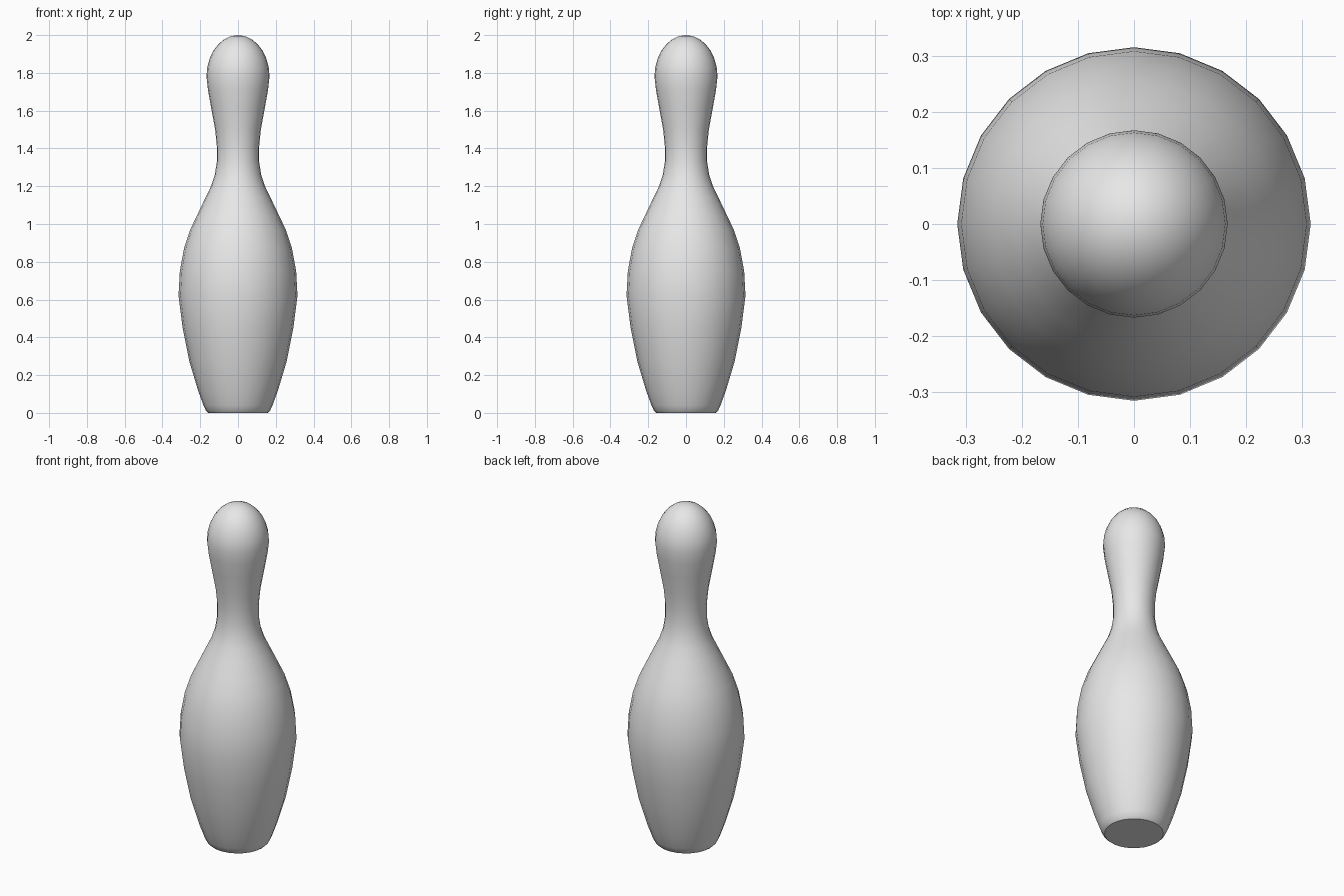
import bpy, bmesh, math

cube = bpy.data.objects.get("Cube")
if cube:
    bpy.data.objects.remove(cube, do_unlink=True)

SIDES = 24

# One plain grey finish
grey = bpy.data.materials.new("light_grey")
grey.use_nodes = True
colour = (0.8, 0.8, 0.8, 1)
grey.diffuse_color = colour
grey.node_tree.nodes["Principled BSDF"].inputs["Base Color"].default_value = colour

# Profile (radius, height): base, belly, shoulder, neck
profile = [(0.158, 0), (0.17, 0.012), (0.183, 0.04), (0.212, 0.12), (0.257, 0.27),
           (0.293, 0.45), (0.315, 0.62), (0.308, 0.75), (0.286, 0.87),
           (0.253, 0.97), (0.215, 1.05), (0.172, 1.14), (0.143, 1.2),
           (0.123, 1.26), (0.112, 1.33), (0.112, 1.41), (0.121, 1.5),
           (0.143, 1.62), (0.159, 1.71)]

# Rounded head as a half ellipse
HEAD_R, HEAD_Z, STEPS = 0.167, 1.78, 7
for i in range(STEPS):
    a = math.pi / 2 * i / STEPS
    profile.append((HEAD_R * math.cos(a), HEAD_Z + (2 - HEAD_Z) * math.sin(a)))

# Body of revolution, closed at the base and the crown
bm = bmesh.new()
rings = []
for r, z in profile:
    angles = [2 * math.pi * k / SIDES for k in range(SIDES)]
    rings.append([bm.verts.new((r * math.cos(a), r * math.sin(a), z)) for a in angles])
for low, high in zip(rings, rings[1:]):
    for k in range(SIDES):
        n = (k + 1) % SIDES
        bm.faces.new((low[k], low[n], high[n], high[k]))
bm.faces.new(rings[0][::-1])
crown = bm.verts.new((0, 0, 2))
for k in range(SIDES):
    bm.faces.new((rings[-1][k], rings[-1][(k + 1) % SIDES], crown))

mesh = bpy.data.meshes.new("pin_body")
bm.to_mesh(mesh)
bm.free()
mesh.materials.append(grey)
pin = bpy.data.objects.new("pin_body", mesh)
bpy.context.collection.objects.link(pin)

# Smooth sides with a crisp base edge
bpy.ops.object.select_all(action='DESELECT')
pin.select_set(True)
bpy.context.view_layer.objects.active = pin
bpy.ops.object.shade_smooth_by_angle(angle=math.radians(40))
